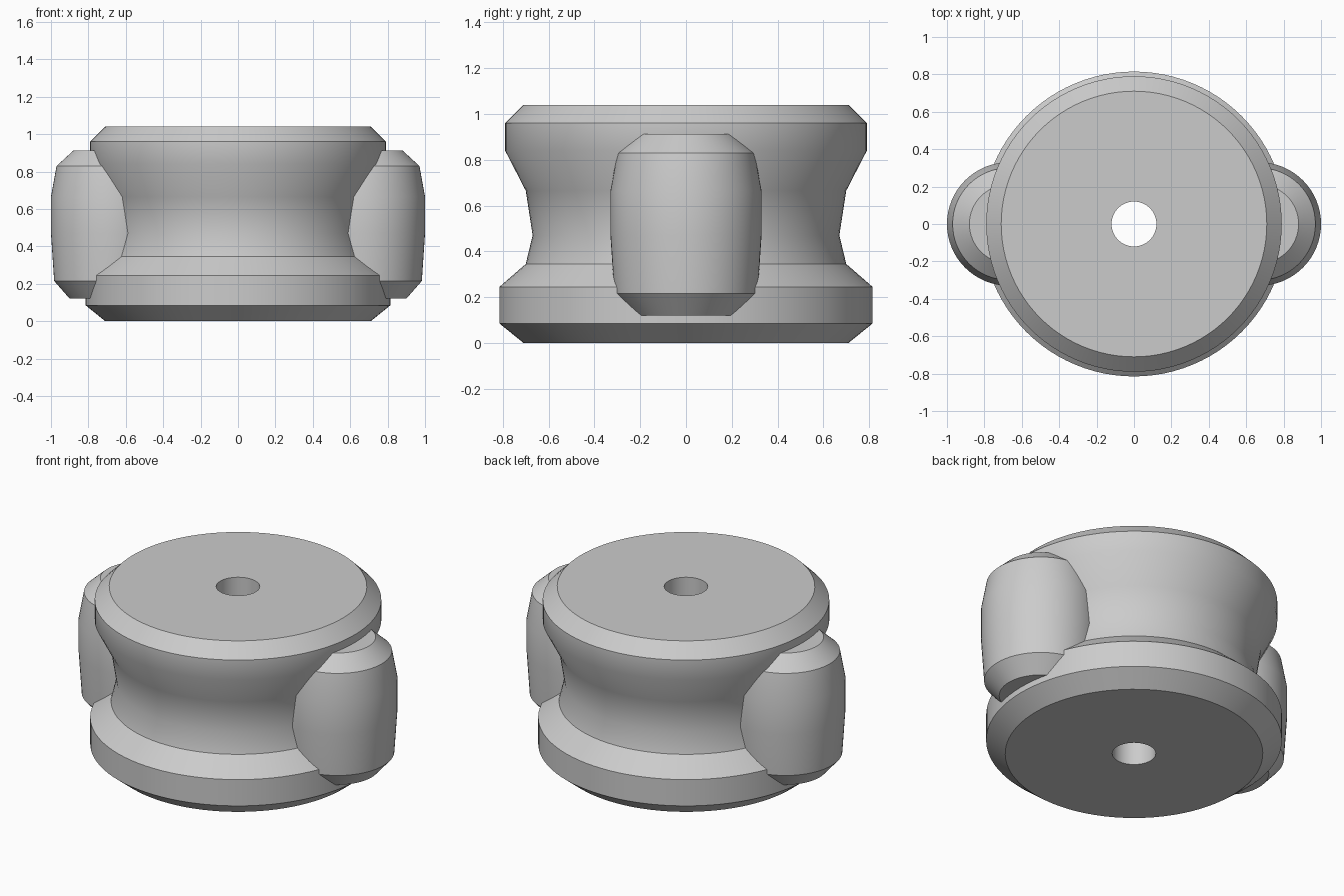
import bpy, bmesh, math

cube = bpy.data.objects.get("Cube")
if cube:
    bpy.data.objects.remove(cube, do_unlink=True)

grey = bpy.data.materials.new("plain_grey")
grey.use_nodes = True
colour = (0.6, 0.6, 0.6, 1)
grey.diffuse_color = colour
grey.node_tree.nodes["Principled BSDF"].inputs["Base Color"].default_value = colour


def lathe(name, profile, segments, x=0, closed=False):
    """Turn a (radius, height) profile round a vertical axis at x."""
    bm = bmesh.new()
    verts = [bm.verts.new((r, 0, z)) for r, z in profile]
    pairs = list(zip(verts, verts[1:]))
    if closed:
        pairs.append((verts[-1], verts[0]))
    edges = [bm.edges.new(p) for p in pairs]
    bmesh.ops.spin(bm, geom=verts + edges, cent=(0, 0, 0), axis=(0, 0, 1),
                   angle=math.tau, steps=segments, use_duplicate=False)
    bmesh.ops.remove_doubles(bm, verts=bm.verts, dist=0.0005)
    bmesh.ops.recalc_face_normals(bm, faces=bm.faces)
    mesh = bpy.data.meshes.new(name)
    bm.to_mesh(mesh)
    bm.free()
    mesh.materials.append(grey)
    obj = bpy.data.objects.new(name, mesh)
    obj.location.x = x
    bpy.context.collection.objects.link(obj)
    bpy.ops.object.select_all(action="DESELECT")
    obj.select_set(True)
    bpy.context.view_layer.objects.active = obj
    bpy.ops.object.shade_smooth_by_angle(angle=math.radians(30))
    return obj


# Waisted body with chamfered rims and a bore through the middle
lathe("waisted_body", [
    (0.12, 0), (0.71, 0), (0.815, 0.085), (0.815, 0.245), (0.70, 0.345),
    (0.67, 0.47), (0.70, 0.665), (0.79, 0.84), (0.79, 0.96), (0.71, 1.04),
    (0.12, 1.04)], 96, closed=True)

# Barrel-shaped lugs sunk into each side
barrel = [(0, 0.12), (0.23, 0.12), (0.313, 0.215), (0.33, 0.47),
          (0.33, 0.665), (0.30, 0.83), (0.21, 0.912), (0, 0.912)]
for side, x in (("left", 0.67), ("right", -0.67)):
    lathe(side + "_barrel_lug", barrel, 64, x)
